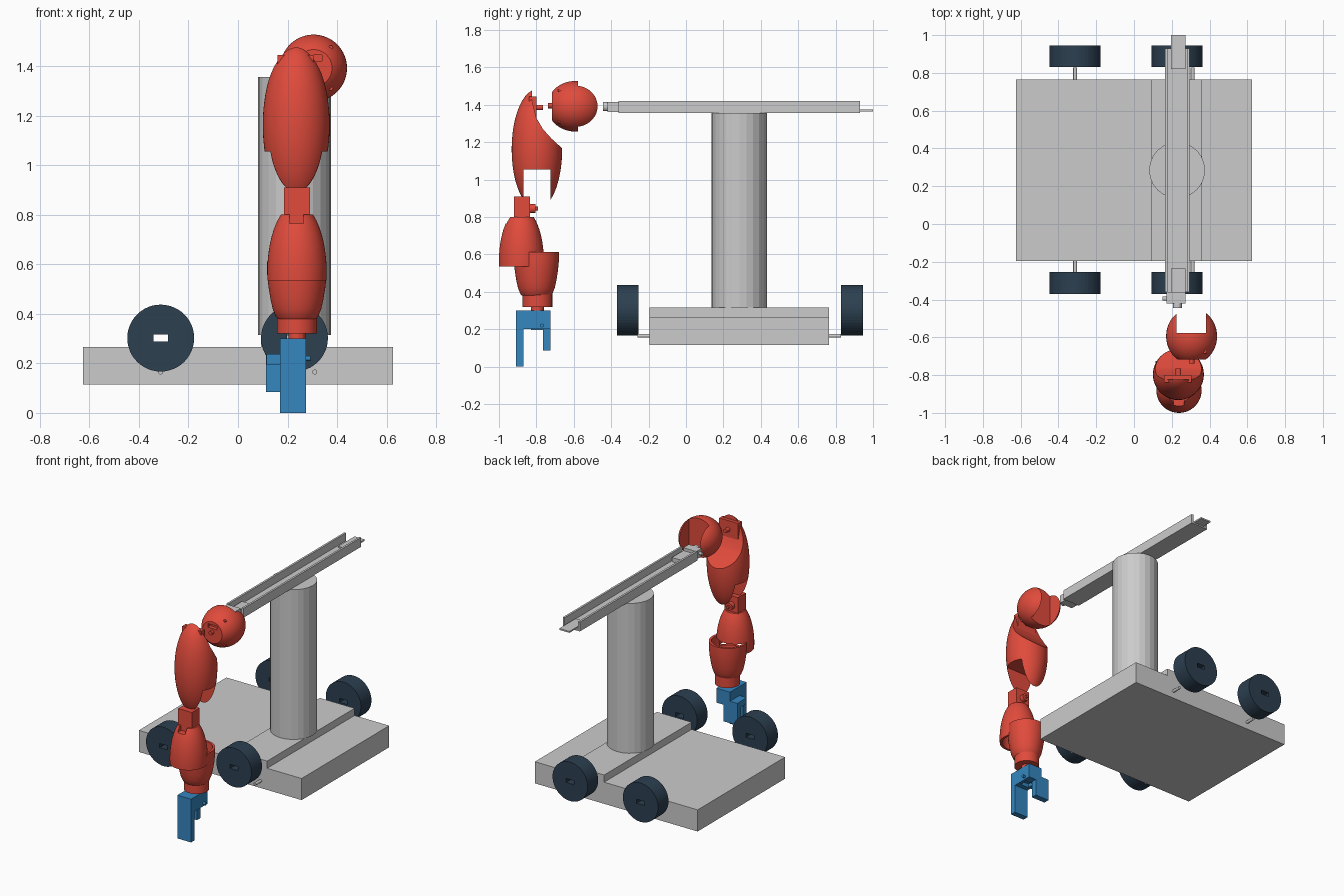
import bpy, bmesh, math
from mathutils import Matrix, Vector

if "Cube" in bpy.data.objects:
    bpy.data.objects.remove(bpy.data.objects["Cube"])


def material(name, col):
    m = bpy.data.materials.new(name)
    m.diffuse_color = (*col, 1)
    m.use_nodes = True
    m.node_tree.nodes["Principled BSDF"].inputs["Base Color"].default_value = m.diffuse_color
    return m


RED = material("red_shell", (0.75, 0.07, 0.045))
BLUE = material("blue_gripper", (0.035, 0.24, 0.52))
NAVY = material("dark_wheel", (0.025, 0.05, 0.08))


def finish(name, bm, mat=None):
    bmesh.ops.recalc_face_normals(bm, faces=bm.faces)
    me = bpy.data.meshes.new(name)
    bm.to_mesh(me)
    bm.free()
    ob = bpy.data.objects.new(name, me)
    bpy.context.collection.objects.link(ob)
    if mat:
        me.materials.append(mat)
    return ob


def box(name, x, y, z, mat=None):
    bm = bmesh.new()
    bmesh.ops.create_cube(bm, size=1)
    for v in bm.verts:
        v.co = [(a + b) / 2 + c * (b - a) for (a, b), c in zip((x, y, z), v.co)]
    return finish(name, bm, mat)


def cyl(name, a, b, r, mat=None, n=16):
    a, b = Vector(a), Vector(b)
    bm = bmesh.new()
    m = Matrix.Translation((a + b) / 2) @ (b - a).to_track_quat('Z', 'Y').to_matrix().to_4x4()
    bmesh.ops.create_cone(bm, cap_ends=True, segments=n, radius1=r, radius2=r,
                          depth=(b - a).length, matrix=m)
    return finish(name, bm, mat)


def ellipsoid(name, c, r, mat):
    bm = bmesh.new()
    bmesh.ops.create_uvsphere(bm, u_segments=48, v_segments=32, radius=1,
                              matrix=Matrix.Translation(c) @ Matrix.Diagonal((*r, 1)))
    return finish(name, bm, mat)


def lathe(name, x, y, profile, mat, n=48):
    # closed (radius, z) profile turned about a vertical axis
    bm = bmesh.new()
    rings = [[bm.verts.new((x + r * math.cos(2 * math.pi * i / n),
                            y + r * math.sin(2 * math.pi * i / n), z)) for i in range(n)]
             for r, z in profile]
    for a, b in zip(rings, rings[1:] + rings[:1]):
        for i in range(n):
            j = (i + 1) % n
            bm.faces.new((a[i], a[j], b[j], b[i]))
    return finish(name, bm, mat)


def prism(name, x0, x1, pts):
    # (y, z) outline extruded along x
    bm = bmesh.new()
    f = bm.faces.new([bm.verts.new((x0, y, z)) for y, z in pts])
    ext = bmesh.ops.extrude_face_region(bm, geom=[f])["geom"]
    bmesh.ops.translate(bm, vec=(x1 - x0, 0, 0),
                        verts=[v for v in ext if isinstance(v, bmesh.types.BMVert)])
    return finish(name, bm)


def cut(ob, *cutters):
    bpy.context.view_layer.objects.active = ob
    for c in cutters:
        m = ob.modifiers.new("cut", 'BOOLEAN')
        m.operation, m.solver, m.object = 'DIFFERENCE', 'EXACT', c
        bpy.ops.object.modifier_apply(modifier=m.name)
        bpy.data.objects.remove(c)
    return ob


def smooth(ob):
    bpy.ops.object.select_all(action='DESELECT')
    ob.select_set(True)
    bpy.context.view_layer.objects.active = ob
    bpy.ops.object.shade_smooth_by_angle(angle=math.radians(30))


# chassis and column
box("chassis", (-.625, .625), (-.195, .765), (.115, .265))
box("chassis_ridge", (.093, .36), (-.195, .765), (.265, .315))
cyl("column", (.228, .285, .315), (.228, .285, 1.355), .148, n=24)

# wheels with axle slots, and axle stubs
for side, y0, y1 in (("front", -.37, -.255), ("rear", .83, .945)):
    for s, x in (("left", -.312), ("right", .228)):
        w = cyl(f"{side}_{s}_wheel", (x, y0, .302), (x, y1, .302), .135, NAVY, 48)
        cut(w, box("slot", (x - .03, x + .03), (y0 - .01, y1 + .01), (.288, .316)))
    for s, x in (("left", -.312), ("right", .31)):
        a, b = (-.258, -.19) if side == "front" else (.76, .828)
        cyl(f"{side}_{s}_axle", (x, a, .165), (x, b, .165), .01)

# channel rail and sliders
rail = box("rail", (.164, .294), (-.36, .93), (1.355, 1.42))
cut(rail, box("groove", (.178, .28), (-.5, 1.1), (1.366, 1.5)))
box("rear_slider", (.195, .273), (.82, 1.0), (1.364, 1.374))
box("front_slider", (.195, .273), (-.37, -.235), (1.364, 1.395))
box("front_slider_block", (.172, .273), (-.42, -.36), (1.36, 1.415))
cyl("slider_tip", (.23, -.445, 1.39), (.23, -.42, 1.39), .024)
cyl("slider_pin", (.15, -.395, 1.39), (.172, -.395, 1.39), .01)

# shoulder ball: flat front, forked back
ball = ellipsoid("shoulder_ball", (.305, -.594, 1.392), (.135, .148, .135), RED)
cut(ball,
    box("flat", (0, .6), (-.9, -.717), (1.1, 1.7)),
    box("fork_gap", (.225, .382), (-.577, -.3), (1.1, 1.7)),
    box("plug_recess", (.27, .34), (-.73, -.69), (1.42, 1.445)))
cyl("shoulder_pin", (.305, -.738, 1.395), (.305, -.71, 1.395), .014, RED)
for z in (1.31, 1.475):
    cyl("shoulder_screw", (.375, -.685, z), (.375, -.6, z), .009, RED)

# upper arm: carved top back, open fork below
upper = ellipsoid("upper_arm", (.235, -.797, 1.162), (.135, .135, .32), RED)
cut(upper,
    prism("scoop", 0, .5, [(-.825, 1.5), (-.823, 1.42), (-.80, 1.33), (-.765, 1.27),
                           (-.72, 1.22), (-.66, 1.165), (-.5, 1.165), (-.5, 1.5)]),
    box("elbow_gap", (0, .5), (-.87, -.725), (.7, 1.055)))
box("upper_arm_mount", (.16, .305), (-.84, -.80), (1.32, 1.445), RED)
cyl("upper_arm_pin", (.235, -.80, 1.385), (.235, -.765, 1.385), .014, RED)

# elbow tongue
box("elbow_tongue", (.185, .29), (-.92, -.835), (.70, .91), RED)
cyl("elbow_knob", (.235, -.835, .845), (.235, -.805, .845), .025, RED)
cyl("elbow_pin", (.235, -.805, .845), (.235, -.79, .845), .01, RED)


# forearm halves with lap joint
def bulge(r, z):
    return r * math.sqrt(max(0, 1 - ((z - .565) / .28) ** 2))


zs = [.535 + .265 * i / 12 for i in range(13)]
fore_top = lathe("forearm_upper", .238, -.88,
                 [(bulge(.12, z), z) for z in zs] + [(.001, .80), (.001, .70)]
                 + [(bulge(.12, z) - .016, z) for z in (.70, .66, .61, .57, .535)], RED)
cut(fore_top,
    box("lap", (0, .5), (-.84, -.6), (.4, .61)),
    box("tongue_notch", (.208, .265), (-1.1, -.92), (.765, .9)))
outer = [(.045, .38), (.078, .38), (.086, .39), (.098, .42), (.107, .46), (.115, .51),
         (.12, .56), (.12, .612)]
inner = [(.104, .612), (.104, .56), (.098, .51), (.09, .46), (.045, .44)]
outer[0] = (.001, .38)
inner[-1] = (.001, .44)
fore_low = lathe("forearm_lower", .238, -.80, outer + inner, RED)
cut(fore_low, box("lap", (0, .5), (-1, -.84), (.535, .7)))
cuff = cyl("wrist_cuff", (.238, -.795, .32), (.238, -.795, .39), .08, RED, 48)
cyl("wrist_neck", (.238, -.795, .29), (.238, -.795, .33), .035, RED, 24)

# gripper
box("fixed_finger", (.17, .275), (-.908, -.868), (0, .30), BLUE)
palm = box("gripper_palm", (.17, .275), (-.87, -.765), (.20, .30), BLUE)
cut(palm, box("palm_recess", (.19, .255), (-.835, -.78), (.15, .225)))
box("palm_end", (.17, .275), (-.767, -.725), (.20, .30), BLUE)
box("moving_finger", (.113, .22), (-.765, -.725), (.085, .237), BLUE)
box("finger_link", (.115, .175), (-.83, -.74), (.195, .237), BLUE)
cyl("gripper_pivot", (.27, -.77, .22), (.293, -.77, .22), .01, BLUE)

for ob in (ball, upper, fore_top, fore_low, cuff):
    smooth(ob)
